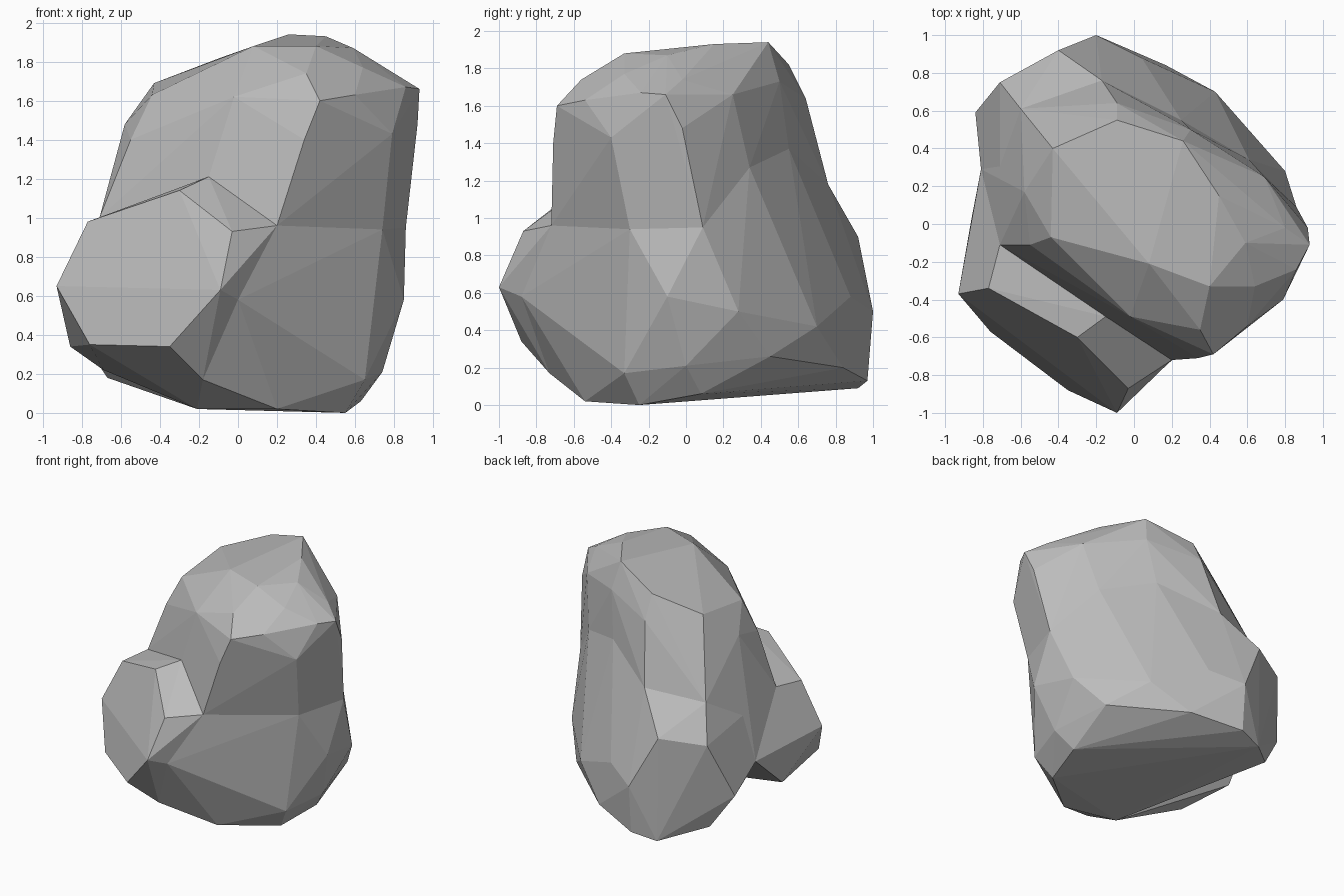
import bpy
import bmesh

# Remove the default object if the scene has it
default_cube = bpy.data.objects.get("Cube")
if default_cube:
    bpy.data.objects.remove(default_cube, do_unlink=True)


def make_material(name, grey):
    """Plain matte material with one flat colour."""
    material = bpy.data.materials.new(name)
    material.use_nodes = True
    colour = (grey, grey, grey, 1)
    material.diffuse_color = colour
    shader = material.node_tree.nodes["Principled BSDF"]
    shader.inputs["Base Color"].default_value = colour
    shader.inputs["Roughness"].default_value = 1
    return material


def make_stone(name, corners, material):
    """Chiselled stone: the convex hull around its corner points."""
    mesh = bpy.data.meshes.new(name)
    bm = bmesh.new()
    for corner in corners:
        bm.verts.new(corner)
    hull = bmesh.ops.convex_hull(bm, input=bm.verts)
    unused = {item for item in hull["geom_interior"] + hull["geom_unused"]
              if isinstance(item, bmesh.types.BMVert)}
    bmesh.ops.delete(bm, geom=list(unused), context="VERTS")
    bmesh.ops.recalc_face_normals(bm, faces=bm.faces)
    bm.to_mesh(mesh)
    bm.free()
    mesh.materials.append(material)
    boulder = bpy.data.objects.new(name, mesh)
    bpy.context.collection.objects.link(boulder)
    return boulder


def fuse(body, others):
    """Union the other stones into the body, then merge nearly flat facets."""
    for other in others:
        union = body.modifiers.new("join " + other.name, "BOOLEAN")
        union.operation = "UNION"
        union.solver = "EXACT"
        union.object = other
    flatten = body.modifiers.new("flat facets", "DECIMATE")
    flatten.decimate_type = "DISSOLVE"
    flatten.angle_limit = .05
    # Bake the result so that no buried faces or helpers remain
    bpy.context.view_layer.update()
    graph = bpy.context.evaluated_depsgraph_get()
    fused = bpy.data.meshes.new_from_object(body.evaluated_get(graph))
    body.modifiers.clear()
    body.data = fused
    for other in others:
        bpy.data.objects.remove(other, do_unlink=True)


stone = make_material("stone grey", .5)

# Rim of the sloping top facet
crown = [
    (.26, .44, 1.94), (.45, .15, 1.93), (.59, -.1, 1.87),
    (.4, -.33, 1.88), (.08, -.21, 1.88), (-.44, -.07, 1.63),
    (-.58, .17, 1.48), (-.43, .4, 1.69), (-.09, .55, 1.82),
]

# Chipped facets just under the crown
shoulder = [
    (.42, -.69, 1.6), (.35, -.56, 1.74), (.6, -.54, 1.63),
    (.64, -.33, 1.77), (.86, -.24, 1.67), (.8, -.02, 1.74),
    (-.02, -.49, 1.62), (.34, -.71, 1.4), (-.55, -.11, 1.4),
    (.93, -.11, 1.66), (.79, -.4, 1.43), (.92, -.02, 1.48),
    (.69, .25, 1.66), (.3, .5, 1.73), (-.09, .64, 1.64),
    (-.46, .47, 1.47),
]

# Waist crease shared by the upper and the lower stone
waist = [
    (.74, -.3, .94), (.86, .09, .95), (.2, -.72, .96),
    (-.71, -.11, 1), (-.15, -.49, 1.21), (.61, .34, 1.27),
    (.25, .55, 1.37), (-.17, .76, 1.18), (-.6, .61, 1.12),
    (-.81, .29, .59),
]

# Wide belly, bulging to the back
belly = [
    (.85, -.1, .58), (.8, .28, .5), (-.2, 1, .5),
    (.04, .88, .58), (.43, .7, .42), (-.84, .59, .44),
    (-.4, .92, .9), (-.71, .75, .86),
]

# Underside, undercut at the back
foot = [
    (.55, -.25, 0), (.63, .08, .06), (.74, 0, .21),
    (.65, -.33, .17), (.2, -.54, .02), (-.67, .66, .18),
    (-.39, .92, .09), (-.2, .97, .13), (.17, .84, .2),
    (.64, .45, .26),
]

# Seam where the slab's near side runs flush into the lower stone
seam = [(0, -.88, .58), (-.18, -.73, .17), (-.21, -.45, .02)]

# Slab leaning on the front, with a flat outer face and a back edge in the stone
slab_face = [
    (-.77, -.34, .98), (-.93, -.37, .65), (-.76, -.57, .35),
    (-.35, -.88, .34), (-.09, -1, .63), (-.03, -.87, .93),
    (-.3, -.6, 1.14),
]
slab_back = [
    (-.71, -.11, 1), (-.15, -.49, 1.21), (.2, -.72, .96),
    (-.69, -.29, .22), (-.87, -.1, .56), (-.86, .03, .34),
    (-.81, .29, .59),
]

boulder = make_stone("boulder", waist + belly + foot + seam, stone)
upper_stone = make_stone("upper_stone", crown + shoulder + waist, stone)
front_slab = make_stone("front_slab", slab_face + slab_back + seam, stone)
fuse(boulder, [upper_stone, front_slab])
